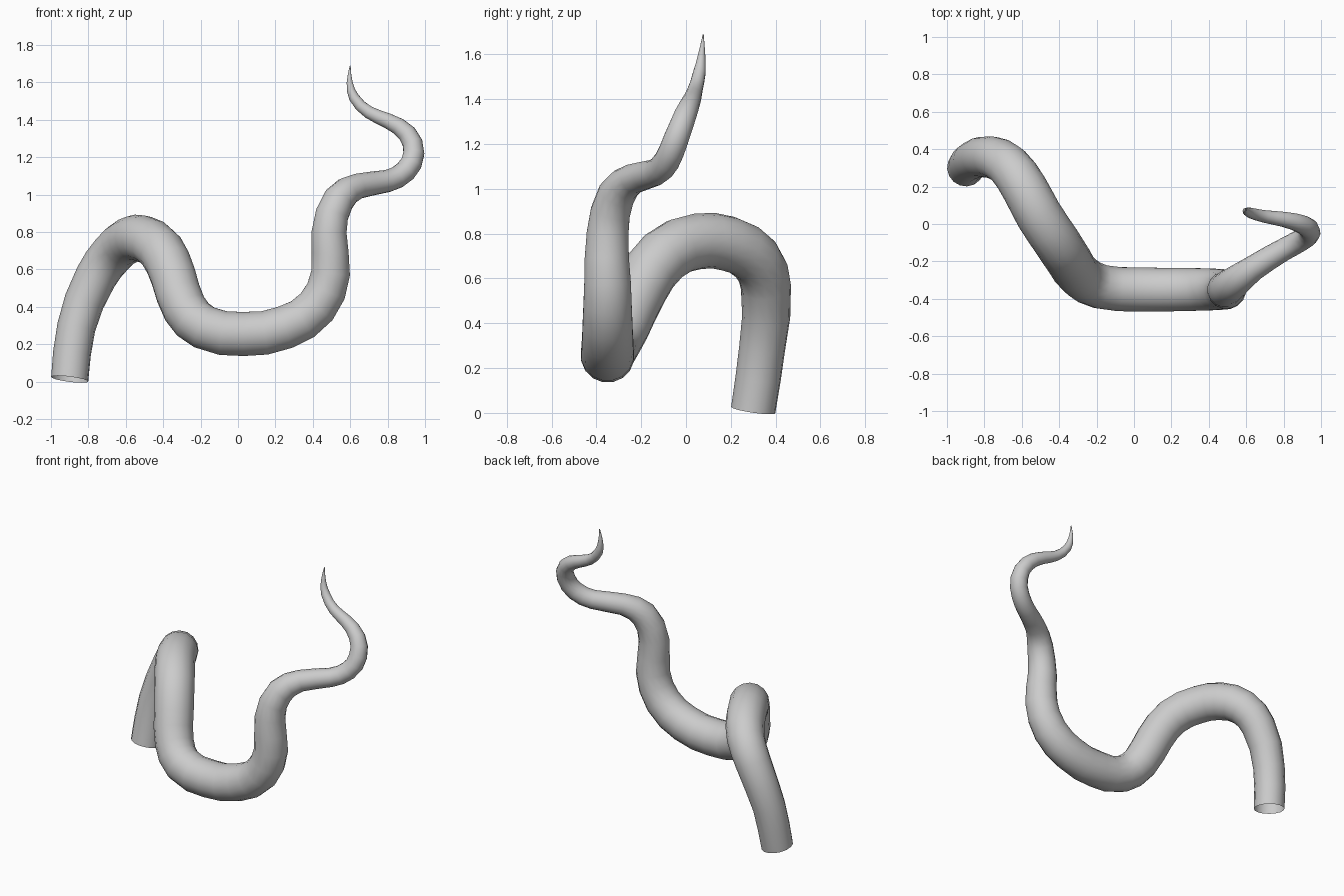
import bpy

# Centre line of the tentacle from base to tip: x, y, z, radius
path = [
    (-0.90, 0.30, 0.013, 0.100), (-0.865, 0.34, 0.29, 0.103),
    (-0.76, 0.357, 0.56, 0.112), (-0.67, 0.31, 0.685, 0.118),
    (-0.585, 0.19, 0.755, 0.123), (-0.51, 0.05, 0.765, 0.125),
    (-0.41, -0.10, 0.70, 0.125), (-0.345, -0.20, 0.56, 0.123),
    (-0.285, -0.28, 0.39, 0.121), (-0.18, -0.335, 0.29, 0.12),
    (0.03, -0.35, 0.255, 0.12), (0.25, -0.35, 0.29, 0.118),
    (0.42, -0.35, 0.40, 0.113), (0.495, -0.35, 0.58, 0.106),
    (0.487, -0.35, 0.80, 0.095), (0.54, -0.31, 0.975, 0.085),
    (0.64, -0.235, 1.045, 0.068), (0.80, -0.137, 1.073, 0.06),
    (0.895, -0.085, 1.125, 0.059), (0.94, -0.045, 1.22, 0.057),
    (0.905, -0.005, 1.325, 0.051), (0.80, 0.025, 1.395, 0.041),
    (0.70, 0.04, 1.44, 0.034), (0.62, 0.06, 1.52, 0.028),
    (0.597, 0.07, 1.60, 0.016), (0.60, 0.077, 1.69, 0.002),
]

# Tapered open-ended tube swept along the path
curve = bpy.data.curves.new("tentacle_path", 'CURVE')
curve.dimensions = '3D'
curve.bevel_depth = 1.0
curve.bevel_resolution = 6
curve.resolution_u = 2
curve.use_fill_caps = False
spline = curve.splines.new('BEZIER')
spline.bezier_points.add(len(path) - 1)
for point, (x, y, z, radius) in zip(spline.bezier_points, path):
    point.co = (x, y, z)
    point.radius = radius
    point.handle_left_type = point.handle_right_type = 'AUTO'
spline.use_smooth = True

tentacle = bpy.data.objects.new("tentacle", curve)
bpy.context.collection.objects.link(tentacle)
bpy.context.view_layer.objects.active = tentacle
tentacle.select_set(True)
bpy.ops.object.convert(target='MESH')
bpy.ops.object.shade_smooth()
